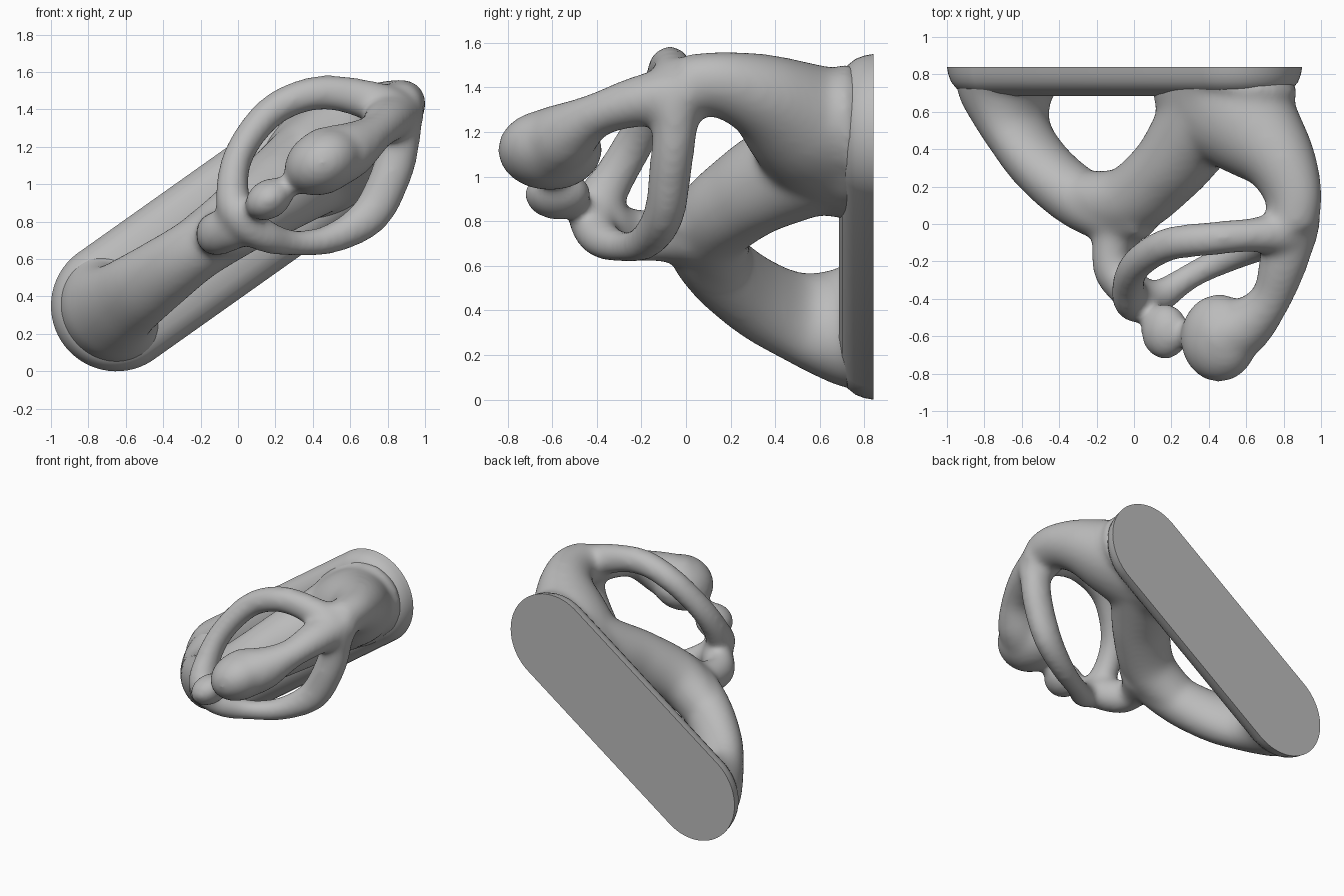
import bpy, bmesh, math
from mathutils import Vector, Matrix

cube = bpy.data.objects.get("Cube")
if cube:
    bpy.data.objects.remove(cube)

clay = bpy.data.materials.new("plain grey")
clay.use_nodes = True
GREY = (0.5, 0.5, 0.5, 1)
clay.diffuse_color = GREY
clay.node_tree.nodes["Principled BSDF"].inputs["Base Color"].default_value = GREY

# Slanted long axis of the mount and the direction across it
FOOT = Vector((-0.65, 0, 0.35))
ALONG = Vector((0.816, 0, 0.578))
ACROSS = Vector((-0.578, 0, 0.816))
PUFF = 0.012  # makes up for the later smoothing


def spline(points, closed, steps=8):
    """Smooth curve through points that carry position and radii."""
    pts = [Vector(p) for p in points]
    n = len(pts)
    get = (lambda i: pts[i % n]) if closed else (lambda i: pts[max(0, min(n - 1, i))])
    out = []
    for i in range(n if closed else n - 1):
        a, b, c, d = (get(i + k) for k in (-1, 0, 1, 2))
        for j in range(steps):
            t = j / steps
            out.append(b + (c - a) * t / 2 + (a * 2 - b * 5 + c * 4 - d) * t * t / 2
                       + (b * 3 - a - c * 3 + d) * t ** 3 / 2)
    return out if closed else out + [pts[-1]]


def sweep(bm, points, ref, closed=False, sides=24):
    """Tube with elliptical sections; the second radius lies along ref."""
    path = spline(points, closed)
    n = len(path)
    rings = []
    for i, p in enumerate(path):
        if closed:
            after, before = path[(i + 1) % n], path[i - 1]
        else:
            after, before = path[min(i + 1, n - 1)], path[max(i - 1, 0)]
        tangent = (Vector(after[:3]) - Vector(before[:3])).normalized()
        w = (ref - tangent * ref.dot(tangent)).normalized()
        v = w.cross(tangent)
        ring = []
        for k in range(sides):
            ang = math.tau * k / sides
            ring.append(bm.verts.new(Vector(p[:3]) + v * math.cos(ang) * (p[3] + PUFF)
                                     + w * math.sin(ang) * (p[4] + PUFF)))
        rings.append(ring)
    for i in range(n if closed else n - 1):
        r0, r1 = rings[i], rings[(i + 1) % n]
        for k in range(sides):
            m = (k + 1) % sides
            bm.faces.new((r0[k], r0[m], r1[m], r1[k]))
    if not closed:
        bm.faces.new(rings[0][::-1])
        bm.faces.new(rings[-1])


def trunk(bm, points):
    """Sweep lying in the plane of the long axis: (along, y, radius, half depth)."""
    full = []
    for s, y, a, b in points:
        c = FOOT + ALONG * s
        full.append((c.x, y, c.z, a, b))
    sweep(bm, full, ACROSS)


def ball(bm, centre, radii, tilt):
    mat = (Matrix.Translation(centre) @ Matrix.Rotation(-tilt, 4, 'Y')
           @ Matrix.Diagonal((*[r + PUFF for r in radii], 1)))
    bmesh.ops.create_uvsphere(bm, u_segments=32, v_segments=20, radius=1, matrix=mat)


def finish(name, bm):
    bmesh.ops.recalc_face_normals(bm, faces=bm.faces)
    mesh = bpy.data.meshes.new(name)
    bm.to_mesh(mesh)
    bm.free()
    mesh.materials.append(clay)
    obj = bpy.data.objects.new(name, mesh)
    bpy.context.collection.objects.link(obj)
    return obj


body = bmesh.new()
# Lower limb rising from the foot of the plate, then the web to the upper limb
trunk(body, [(-0.02, 0.79, 0.31, 0.31), (-0.03, 0.68, 0.23, 0.265), (0.03, 0.5, 0.15, 0.215),
             (0.19, 0.31, 0.145, 0.19), (0.43, 0.14, 0.15, 0.165), (0.66, 0.05, 0.14, 0.145),
             (0.88, 0.03, 0.1, 0.11)])
trunk(body, [(0.4, 0.16, 0.12, 0.15), (0.74, 0.12, 0.175, 0.175), (1.0, 0.28, 0.185, 0.21),
             (1.17, 0.46, 0.21, 0.235), (1.32, 0.65, 0.25, 0.26)])
# Upper limb
trunk(body, [(1.39, 0.79, 0.42, 0.31), (1.39, 0.68, 0.38, 0.27), (1.56, 0.52, 0.28, 0.25),
             (1.75, 0.34, 0.19, 0.18), (1.84, 0.15, 0.15, 0.13), (1.83, -0.02, 0.13, 0.12)])
# Finger curling to the front
sweep(body, [(0.855, 0.05, 1.38, 0.14, 0.125), (0.8, -0.2, 1.34, 0.12, 0.105),
             (0.73, -0.4, 1.275, 0.1, 0.09), (0.6, -0.54, 1.185, 0.14, 0.14),
             (0.46, -0.61, 1.13, 0.17, 0.165)], Vector((0, 0, 1)))
ball(body, (0.455, -0.61, 1.12), (0.205, 0.225, 0.16), 0.5)
# Neck and small tip
sweep(body, [(0.4, -0.61, 1.08, 0.08, 0.08), (0.29, -0.6, 1.0, 0.045, 0.045),
             (0.18, -0.58, 0.93, 0.08, 0.08)], Vector((0, 1, 0)))
ball(body, (0.165, -0.575, 0.92), (0.125, 0.14, 0.095), 0.55)
# Loop hanging from the upper limb
sweep(body, [(0.84, -0.05, 1.38, 0.11, 0.11), (0.62, -0.06, 1.47, 0.09, 0.08),
             (0.4, -0.08, 1.485, 0.08, 0.08), (0.18, -0.11, 1.39, 0.075, 0.08),
             (0.02, -0.21, 1.19, 0.07, 0.08), (-0.03, -0.32, 1.0, 0.075, 0.085),
             (0.0, -0.41, 0.84, 0.09, 0.105), (0.13, -0.39, 0.73, 0.08, 0.08),
             (0.3, -0.28, 0.685, 0.06, 0.06), (0.5, -0.18, 0.71, 0.07, 0.07),
             (0.7, -0.1, 0.83, 0.095, 0.08), (0.81, -0.07, 1.03, 0.1, 0.085),
             (0.86, -0.05, 1.22, 0.1, 0.09)], Vector((0, 1, 0)), closed=True)
# Stub tying the loop to the lower limb
sweep(body, [(-0.05, 0.05, 0.74, 0.15, 0.13), (-0.12, -0.14, 0.735, 0.095, 0.105),
             (-0.1, -0.26, 0.74, 0.1, 0.11), (0.0, -0.37, 0.78, 0.1, 0.11)],
      Vector((0, 0, 1)))
# Keep the feet inside the plate
for vert in body.verts:
    vert.co.y = min(vert.co.y, 0.8)
body_obj = finish("hook_body", body)

# Fuse the limbs and soften the joints
fuse = body_obj.modifiers.new("fuse", 'REMESH')
fuse.mode = 'VOXEL'
fuse.voxel_size = 0.018
fuse.use_smooth_shade = True
soften = body_obj.modifiers.new("soften", 'SMOOTH')
soften.factor = 0.5
soften.iterations = 30

# Mounting plate: rounded slot shape with a rolled front lip
plate = bmesh.new()
loops = []
for y, r in ((0.84, 0.35), (0.8, 0.343), (0.76, 0.328), (0.725, 0.3), (0.7, 0.25), (0.685, 0.18)):
    loop = []
    for k in range(64):
        ang = math.tau * (k + 0.5) / 64
        c = FOOT + ALONG * (1.47 if math.cos(ang) > 0 else 0)
        p = c + ALONG * math.cos(ang) * r + ACROSS * math.sin(ang) * r
        loop.append(plate.verts.new((p.x, y, p.z)))
    loops.append(loop)
for l0, l1 in zip(loops, loops[1:]):
    for k in range(64):
        m = (k + 1) % 64
        plate.faces.new((l0[k], l0[m], l1[m], l1[k]))
plate.faces.new(loops[0])
plate.faces.new(loops[-1])
plate_obj = finish("mounting_plate", plate)

bpy.ops.object.select_all(action='DESELECT')
plate_obj.select_set(True)
bpy.context.view_layer.objects.active = plate_obj
bpy.ops.object.shade_smooth_by_angle(angle=math.radians(40))
